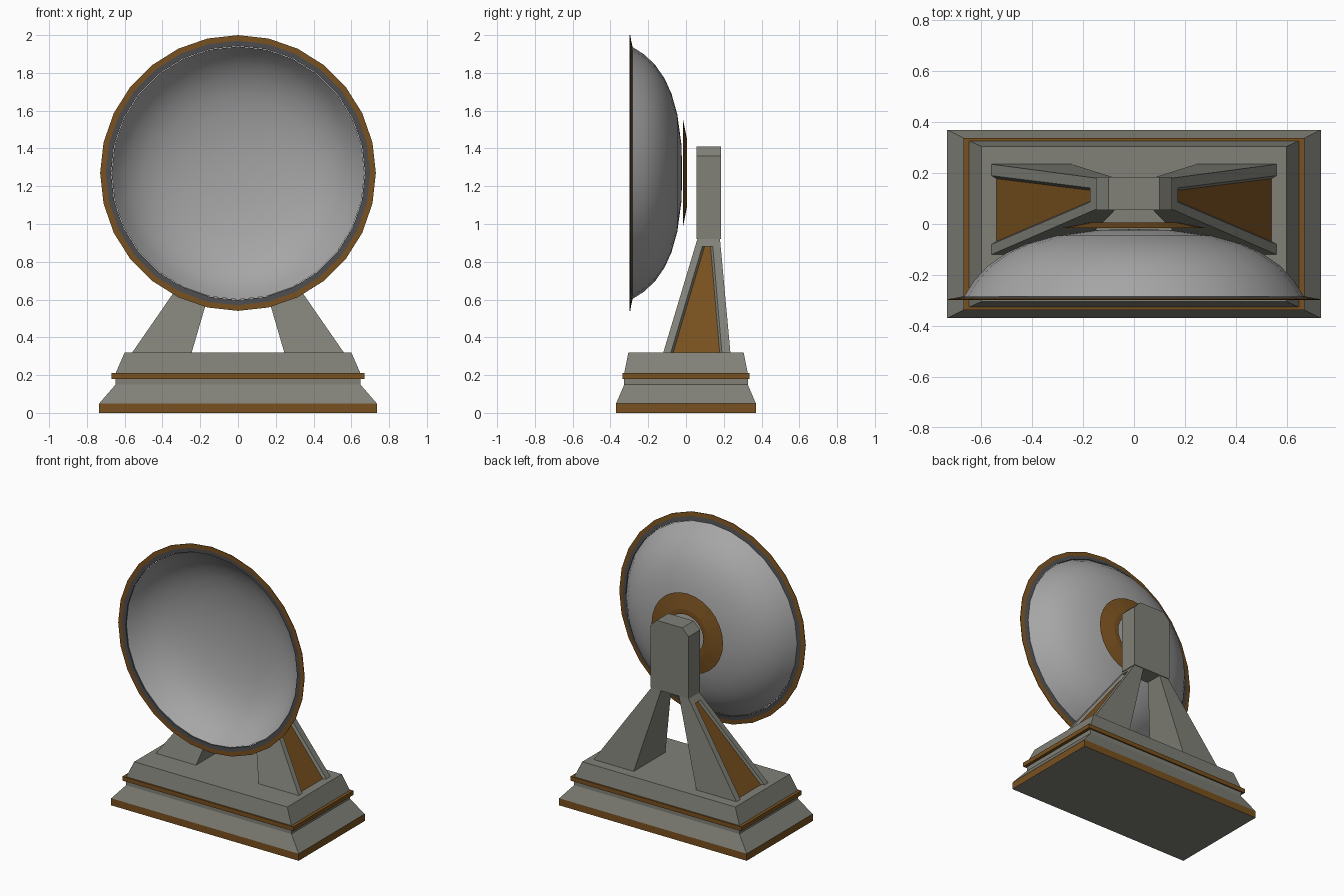
import bpy, bmesh, math
from mathutils import Vector

cube = bpy.data.objects.get("Cube")
if cube:
    bpy.data.objects.remove(cube, do_unlink=True)


def material(name, rgb):
    m = bpy.data.materials.new(name)
    m.use_nodes = True
    m.diffuse_color = (*rgb, 1)
    m.node_tree.nodes["Principled BSDF"].inputs["Base Color"].default_value = (*rgb, 1)
    return m


STONE = material("warm grey stone", (0.22, 0.22, 0.19))
BRONZE = material("bronze brown", (0.19, 0.082, 0.014))
SILVER = material("silver grey", (0.38, 0.38, 0.38))
DARK = material("dark grey rim", (0.075, 0.075, 0.08))


def add_object(name, bm, mats):
    bmesh.ops.recalc_face_normals(bm, faces=bm.faces)
    mesh = bpy.data.meshes.new(name)
    bm.to_mesh(mesh)
    bm.free()
    for m in mats:
        mesh.materials.append(m)
    ob = bpy.data.objects.new(name, mesh)
    bpy.context.collection.objects.link(ob)
    return ob


def loft(name, rings, mats):
    """Skin a stack of equal-length point rings and cap both ends."""
    bm = bmesh.new()
    loops = [[bm.verts.new(p) for p in ring] for ring in rings]
    for a, b in zip(loops, loops[1:]):
        for i in range(len(a)):
            j = (i + 1) % len(a)
            bm.faces.new((a[i], a[j], b[j], b[i]))
    bm.faces.new(loops[0])
    bm.faces.new(loops[-1])
    return add_object(name, bm, mats)


def rect(x0, x1, y0, y1, z):
    return [(x0, y0, z), (x1, y0, z), (x1, y1, z), (x0, y1, z)]


def lathe(name, profile, mats, sides=28, closed=False):
    """Spin (radius, y) points around the dish axis."""
    bm = bmesh.new()
    vs = [bm.verts.new((0, y, AXIS_Z + r)) for r, y in profile]
    pairs = list(zip(vs, vs[1:])) + ([(vs[-1], vs[0])] if closed else [])
    edges = [bm.edges.new(p) for p in pairs]
    bmesh.ops.spin(bm, geom=vs + edges, cent=(0, 0, AXIS_Z), axis=(0, 1, 0),
                   angle=math.tau, steps=sides, use_duplicate=False)
    bmesh.ops.remove_doubles(bm, verts=bm.verts, dist=0.0005)
    return add_object(name, bm, mats)


# Stepped base: half width, half depth, height
def tier(name, steps, mat):
    loft(name, [rect(-x, x, -y, y, z) for x, y, z in steps], [mat])


plinth = loft("base_plinth", [rect(-x, x, -y, y, z) for x, y, z in
              [(0.735, 0.37, 0), (0.735, 0.37, 0.05)]], [BRONZE, STONE])
for f in plinth.data.polygons:
    if f.normal.z < -0.5:
        f.material_index = 1
tier("base_skirt", [(0.735, 0.37, 0.05), (0.648, 0.327, 0.15), (0.648, 0.327, 0.18)], STONE)
tier("base_band", [(0.67, 0.337, 0.18), (0.67, 0.337, 0.21)], BRONZE)
tier("base_top", [(0.648, 0.327, 0.21), (0.60, 0.305, 0.32)], STONE)

# Leaning legs with a recessed panel on the outer face
for side, label in ((1, "left"), (-1, "right")):
    bm = bmesh.new()
    low = [bm.verts.new((side * x, y, z)) for x, y, z in rect(0.245, 0.56, -0.12, 0.235, 0.32)]
    top = [bm.verts.new((side * x, y, z)) for x, y, z in rect(0.07, 0.145, 0.06, 0.18, 0.92)]
    bm.faces.new(low)
    bm.faces.new(top)
    for i in range(4):
        j = (i + 1) % 4
        if i != 1:
            bm.faces.new((low[i], low[j], top[j], top[i]))
    # opening in the outer face, then recess walls and panel
    frame = [low[1], low[2], top[2], top[1]]

    def on_face(y, z, depth=0.0):
        x = 0.56 + (0.145 - 0.56) * (z - 0.32) / 0.6
        return bm.verts.new((side * (x - depth), y, z))

    spots = [(-0.08, 0.32), (0.19, 0.32), (0.142, 0.88), (0.086, 0.88)]
    inner = [on_face(y, z) for y, z in spots]
    deep = [on_face(y + dy, z, 0.02) for (y, z), dy in
            zip(spots, (0.012, -0.012, -0.012, 0.012))]
    for i in range(4):
        j = (i + 1) % 4
        if i:
            bm.faces.new((frame[i], frame[j], inner[j], inner[i]))
        bm.faces.new((inner[i], inner[j], deep[j], deep[i]))
    panel = bm.faces.new(deep)
    panel.material_index = 1
    add_object(label + "_leg", bm, [STONE, BRONZE])

# Head block with clipped upper corners
outline = [(-0.15, 0.92), (0.15, 0.92), (0.15, 1.36), (0.10, 1.41), (-0.10, 1.41), (-0.15, 1.36)]
loft("head_block", [[(x, y, z) for x, z in outline] for y in (0.055, 0.185)], [STONE])

# Dish, rim and rear ring
AXIS_Z = 1.27
dish = lathe("dish", [(0, -0.02), (0.15, -0.024), (0.31, -0.046), (0.42, -0.077),
                      (0.50, -0.113), (0.575, -0.165), (0.63, -0.225), (0.67, -0.288)], [SILVER])
for f in dish.data.polygons:
    f.use_smooth = True

rim = lathe("dish_rim", [(0.672, -0.298), (0.70, -0.299), (0.73, -0.299), (0.73, -0.295),
                         (0.70, -0.290), (0.672, -0.284)], [DARK, BRONZE], closed=True)
for f in rim.data.polygons:
    spread = [Vector((rim.data.vertices[v].co.x, rim.data.vertices[v].co.z - AXIS_Z)).length
              for v in f.vertices]
    if sum(spread) / len(spread) > 0.705:
        f.material_index = 1

lathe("rear_ring", [(0.28, -0.015), (0.175, 0.006), (0.14, 0.006), (0.14, 0.0), (0.175, 0.0)],
      [BRONZE], closed=True)
